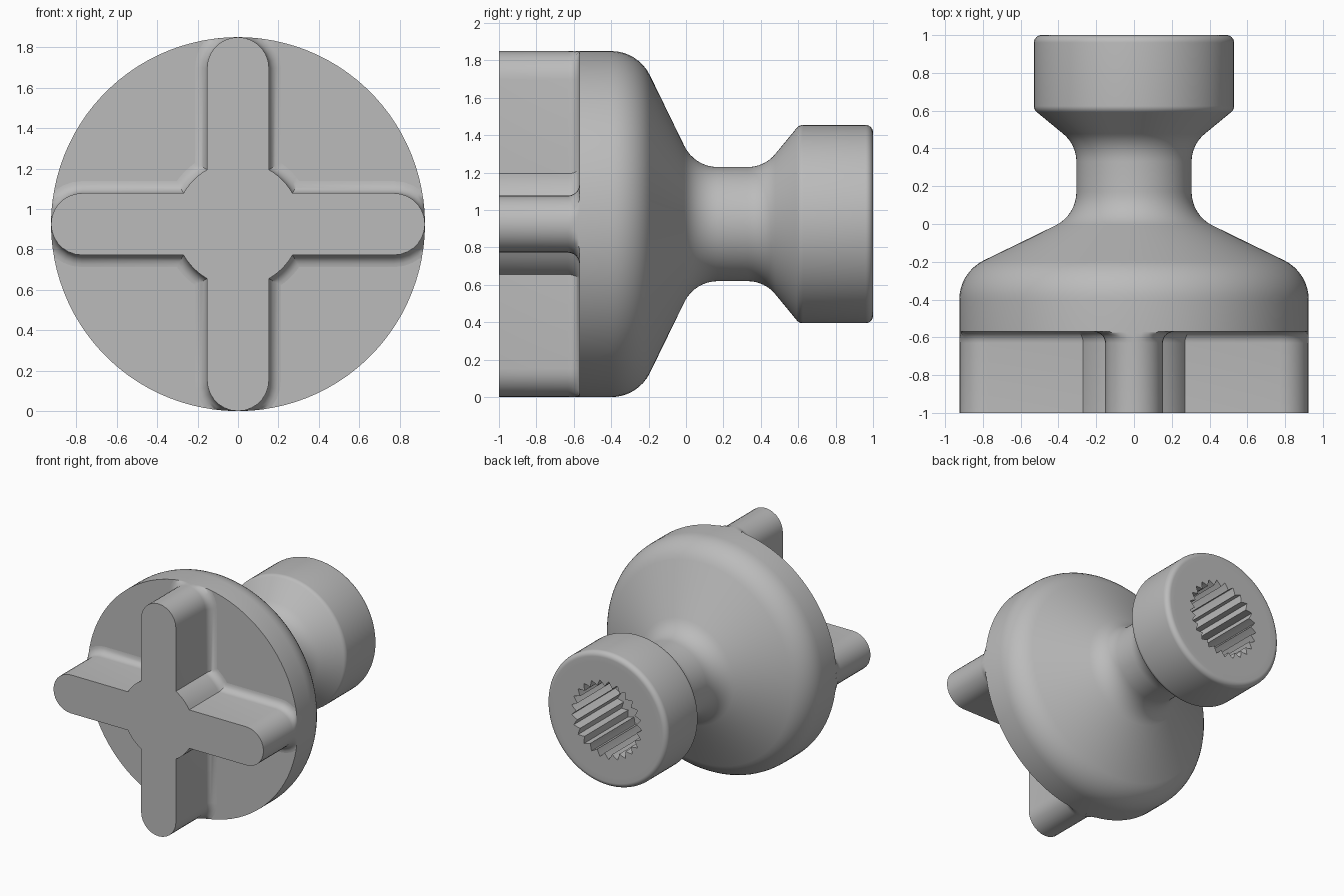
import bpy, bmesh
from math import sin, cos, pi, tau, sqrt, asin, hypot
from mathutils import Vector

cube = bpy.data.objects.get("Cube")
if cube:
    bpy.data.objects.remove(cube, do_unlink=True)

RADIUS = 0.925      # disc radius, also the height of the axis
BASE_Y = -0.57      # front face of the disc
TEETH = 25
SEGMENTS = TEETH * 4

grey = bpy.data.materials.new("plain grey")
grey.use_nodes = True
colour = (0.5, 0.5, 0.5, 1)
grey.diffuse_color = colour
grey.node_tree.nodes["Principled BSDF"].inputs["Base Color"].default_value = colour


def fillet(points, lengths, steps=8):
    """Round each inner corner of a polyline, given its tangent length."""
    path = [Vector(points[0])]
    for i, length in enumerate(lengths, 1):
        corner = Vector(points[i])
        a = (Vector(points[i - 1]) - corner).normalized()
        b = (Vector(points[i + 1]) - corner).normalized()
        if not length:
            path.append(corner)
            continue
        # true circular arc tangent to both sides
        half = a.angle(b) / 2
        radius = length * sin(half) / cos(half)
        centre = corner + (a + b).normalized() * length / cos(half)
        start, end = corner + a * length - centre, corner + b * length - centre
        for k in range(steps + 1):
            d = start.slerp(end, k / steps)
            path.append(centre + d.normalized() * radius)
    path.append(Vector(points[-1]))
    return path


def loft(name, rings, cap_start, cap_end):
    """Skin a series of equal closed rings."""
    bm = bmesh.new()
    loops = [[bm.verts.new(p) for p in ring] for ring in rings]
    n = len(loops[0])
    for lower, upper in zip(loops, loops[1:]):
        for i in range(n):
            j = (i + 1) % n
            bm.faces.new((lower[i], lower[j], upper[j], upper[i]))
    if cap_start:
        bm.faces.new(loops[0][::-1])
    if cap_end:
        bm.faces.new(loops[-1])
    bmesh.ops.recalc_face_normals(bm, faces=bm.faces)
    mesh = bpy.data.meshes.new(name)
    bm.to_mesh(mesh)
    bm.free()
    mesh.materials.append(grey)
    obj = bpy.data.objects.new(name, mesh)
    bpy.context.collection.objects.link(obj)
    bpy.ops.object.select_all(action="DESELECT")
    obj.select_set(True)
    bpy.context.view_layer.objects.active = obj
    bpy.ops.object.shade_smooth_by_angle(angle=pi / 6)
    return obj


def round_ring(y, r):
    return [(r * cos(tau * i / SEGMENTS), y, RADIUS + r * sin(tau * i / SEGMENTS))
            for i in range(SEGMENTS)]


def toothed_ring(y, inner=0.265, outer=0.31):
    ring = []
    for i in range(SEGMENTS):
        r = inner + (outer - inner) * (0, 0.5, 1, 0.5)[i % 4]
        a = tau * i / SEGMENTS
        ring.append((r * cos(a), y, RADIUS + r * sin(a)))
    return ring


# Turned body: disc, cone, neck and head, with a splined socket in the back
profile = fillet(
    [(BASE_Y, RADIUS), (-0.256, RADIUS), (0.046, 0.305), (0.42, 0.305),
     (0.605, 0.53), (1, 0.53), (1, 0.45)],
    [0.144, 0.124, 0.09, 0.02, 0.04])
rings = [round_ring(y, r) for y, r in profile]
rings += [toothed_ring(1), toothed_ring(0.45)]
loft("turned_body", rings, True, True)


def cross_outline(y, grow, half=0.153, hub=0.31, steps=14):
    """Four round-ended arms joined by a round hub, widened by grow."""
    w, h = half + grow, hub + grow
    tip = RADIUS - half
    arm = [(sqrt(h * h - w * w), -w)]
    arm += [(tip + w * cos(a), w * sin(a))
            for a in (pi * k / steps - pi / 2 for k in range(steps + 1))]
    a0 = asin(w / h)
    arm += [(h * cos(a), h * sin(a))
            for a in (a0 + (pi / 2 - 2 * a0) * k / 6 for k in range(6))]
    ring = []
    for turn in range(4):
        for x, z in arm:
            s = min(1, RADIUS / hypot(x, z))    # stay within the disc
            x, z = x * s, z * s
            for _ in range(turn):
                x, z = -z, x
            ring.append((x, y, RADIUS + z))
    return ring


# Raised cross on the front, flaring into the disc
FLARE = 0.06
rings = [cross_outline(-1, 0)]
for k in range(7):
    a = pi / 2 * k / 6
    rings.append(cross_outline(BASE_Y - FLARE + FLARE * sin(a), FLARE * (1 - cos(a))))
loft("drive_cross", rings, True, False)
